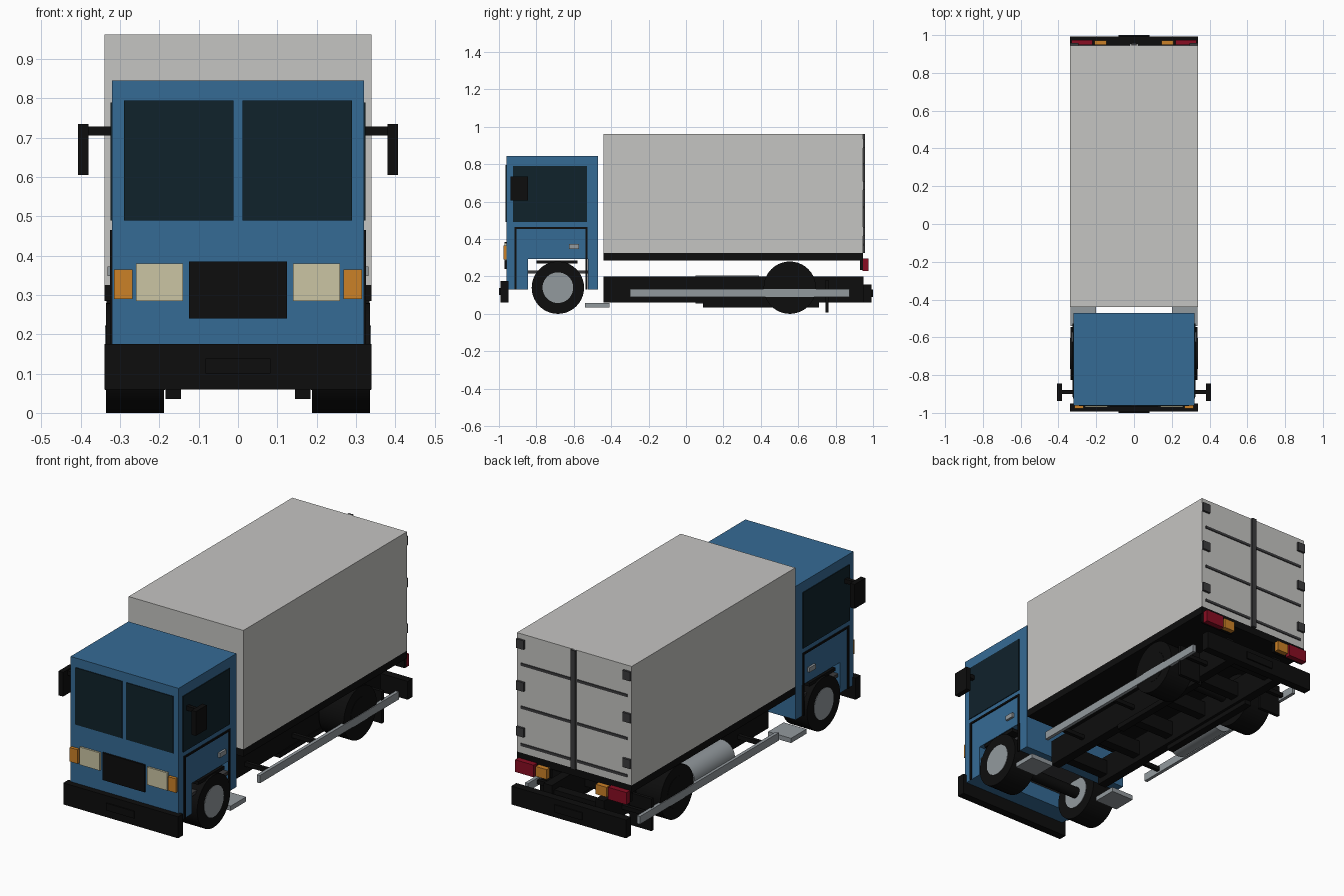
import bpy, bmesh, math
from mathutils import Matrix

if "Cube" in bpy.data.objects:
    bpy.data.objects.remove(bpy.data.objects["Cube"], do_unlink=True)


def material(name, *rgb):
    m = bpy.data.materials.new(name)
    m.use_nodes = True
    m.diffuse_color = (*rgb, 1)
    m.node_tree.nodes["Principled BSDF"].inputs["Base Color"].default_value = (*rgb, 1)
    return m


BLUE = material("cab blue", .036, .145, .3)
GREY = material("cargo grey", .56, .555, .54)
BLACK = material("matt black", .004, .004, .004)
GLASS = material("dark glass", .005, .016, .024)
SILVER = material("silver", .29, .32, .34)
CREAM = material("lamp cream", .6, .56, .37)
ORANGE = material("indicator orange", .6, .22, .02)
RED = material("tail red", .25, .004, .016)
DARK = material("dark grey", .045, .045, .048)


def finish(name, bm, mat):
    mesh = bpy.data.meshes.new(name)
    bmesh.ops.recalc_face_normals(bm, faces=bm.faces)
    bm.to_mesh(mesh)
    bm.free()
    mesh.materials.append(mat)
    ob = bpy.data.objects.new(name, mesh)
    bpy.context.collection.objects.link(ob)
    return ob


def box(name, mat, xs, ys, zs):
    """Box given by its extents along each axis."""
    bm = bmesh.new()
    bmesh.ops.create_cube(bm, size=1)
    for v in bm.verts:
        v.co = [(a + b) / 2 + c * (b - a) for c, (a, b) in zip(v.co, (xs, ys, zs))]
    return finish(name, bm, mat)


def pair(name, mat, xs, ys, zs):
    """Mirrored boxes on the left and right."""
    box("left_" + name, mat, xs, ys, zs)
    box("right_" + name, mat, (-xs[1], -xs[0]), ys, zs)


def cylinder(name, mat, radius, centre, length, axis="Y", sides=40):
    """Cylinder lying along x (turned about Y) or y (turned about X)."""
    bm = bmesh.new()
    bmesh.ops.create_cone(bm, cap_ends=True, segments=sides, radius1=radius, radius2=radius,
                          depth=length, matrix=Matrix.Translation(centre) @ Matrix.Rotation(math.pi / 2, 4, axis))
    for f in bm.faces:
        f.smooth = len(f.verts) == 4
    return finish(name, bm, mat)


# Cab: side profile with a wheel arch notch, extruded across
profile = [(-.96, .13), (-.845, .13), (-.845, .294), (-.525, .294),
           (-.525, .13), (-.47, .13), (-.47, .845), (-.96, .845)]
bm = bmesh.new()
side = bm.faces.new([bm.verts.new((-.32, y, z)) for y, z in profile])
extruded = bmesh.ops.extrude_face_region(bm, geom=[side])["geom"]
bmesh.ops.translate(bm, vec=(.64, 0, 0), verts=[g for g in extruded if isinstance(g, bmesh.types.BMVert)])
finish("cab", bm, BLUE)
box("cab_floor", DARK, (-.31, .31), (-.845, -.525), (.215, .232))

# Cab glass, doors and handles
pair("windscreen", GLASS, (.012, .29), (-.964, -.958), (.49, .795))
pair("side_window", GLASS, (.318, .324), (-.925, -.53), (.49, .79))
for name, y in (("front", -.912), ("rear", -.532)):
    pair(name + "_door_seam", BLACK, (.318, .326), (y - .005, y + .005), (.13, .465))
pair("top_door_seam", BLACK, (.318, .326), (-.917, -.527), (.455, .465))
pair("door_handle", SILVER, (.318, .332), (-.625, -.573), (.348, .373))

# Cab front fittings
box("grille", BLACK, (-.125, .125), (-.97, -.955), (.24, .385))
pair("headlight", CREAM, (.14, .26), (-.97, -.955), (.285, .38))
pair("front_indicator", ORANGE, (.268, .315), (-.976, -.955), (.29, .365))
box("front_bumper", BLACK, (-.34, .34), (-.993, -.95), (.06, .175))
box("front_plate", BLACK, (-.083, .083), (-1, -.99), (.1, .138))

# Mirrors
pair("mirror_arm", BLACK, (.315, .4), (-.9, -.88), (.706, .729))
pair("mirror", BLACK, (.38, .407), (-.937, -.845), (.605, .735))

# Cargo box and its base
box("cargo_box", GREY, (-.34, .34), (-.44, .945), (.325, .962))
box("cargo_base", BLACK, (-.34, .34), (-.44, .945), (.285, .325))

# Rear doors
box("door_post", DARK, (-.014, .014), (.94, .958), (.325, .962))
for z in (.8, .57, .37):
    pair("door_rib", DARK, (.02, .315), (.94, .95), (z - .007, z + .007))
for z in (.91, .685, .44):
    pair("hinge", DARK, (.293, .338), (.94, .957), (z - .024, z + .024))

# Rear lights and bumper
pair("tail_light", RED, (.22, .33), (.945, .975), (.23, .295))
pair("rear_indicator", ORANGE, (.145, .21), (.945, .972), (.237, .29))
pair("light_bracket", BLACK, (.14, .335), (.93, .946), (.235, .29))
box("rear_bumper", BLACK, (-.34, .34), (.95, .993), (.06, .158))
box("rear_plate", BLACK, (-.083, .083), (.99, 1), (.09, .13))

# Chassis
pair("frame_rail", BLACK, (.13, .18), (-.44, .95), (.06, .2))
for i in range(6):
    y = -.42 + i * .26
    box("crossmember", BLACK, (-.14, .14), (y, y + .05), (.09, .17))
pair("leaf_spring", BLACK, (.145, .185), (.09, .71), (.035, .062))
pair("side_guard", SILVER, (.322, .34), (-.3, .875), (.09, .132))
for y in (-.2, .2, .78):
    pair("guard_bracket", BLACK, (.17, .325), (y, y + .02), (.1, .122))
pair("step", SILVER, (.2, .335), (-.54, -.41), (.033, .058))
pair("mud_flap", BLACK, (.2, .33), (.745, .763), (.008, .18))
cylinder("fuel_tank", SILVER, .075, (-.25, .22, .13), .34, axis="X")

# Wheels, arches and axles
for axle, y, hub_mat, hub_width in (("front", -.685, SILVER, .152), ("rear", .555, BLACK, .15)):
    cylinder(axle + "_axle", BLACK, .03, (0, y, .14), .42, sides=16)
    for label, s in (("left", 1), ("right", -1)):
        cylinder(f"{label}_{axle}_tyre", BLACK, .14, (s * .262, y, .14), .147)
        cylinder(f"{label}_{axle}_hub", hub_mat, .082, (s * .262, y, .14), hub_width)
pair("front_mudguard", BLACK, (.19, .325), (-.8, -.58), (.268, .286))
